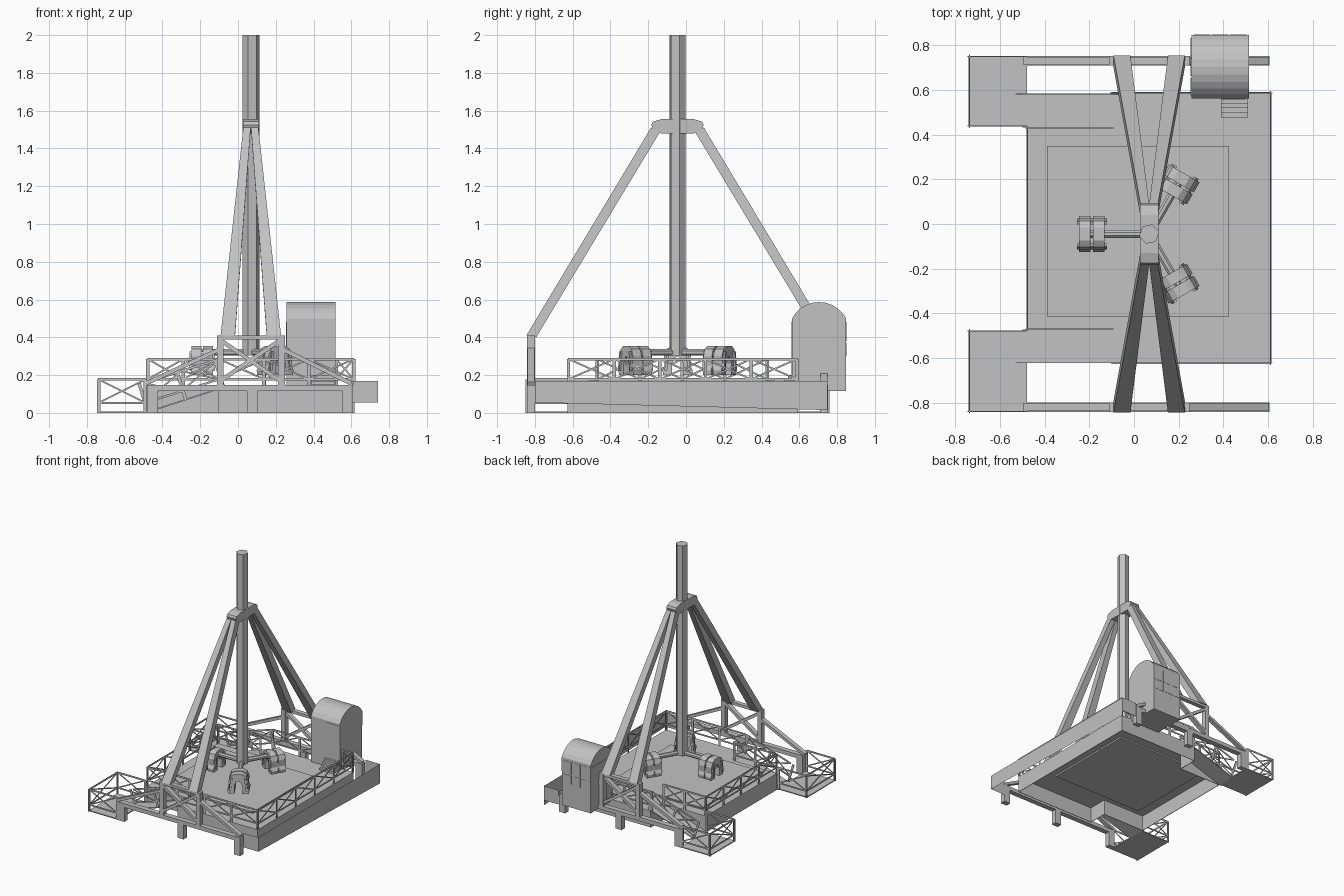
import bpy, bmesh, math
from mathutils import Vector, Matrix

if "Cube" in bpy.data.objects:
    bpy.data.objects.remove(bpy.data.objects["Cube"])

CX, CY = 0.068, -0.045          # mast axis
FLOOR = 0.132
RAIL = 0.153
grey = bpy.data.materials.new("steel grey")
grey.diffuse_color = (0.54, 0.54, 0.54, 1)
grey.use_nodes = True
grey.node_tree.nodes["Principled BSDF"].inputs["Base Color"].default_value = grey.diffuse_color


def finish(name, bm, fix=True):
    if fix:
        bmesh.ops.recalc_face_normals(bm, faces=bm.faces)
    me = bpy.data.meshes.new(name)
    bm.to_mesh(me)
    bm.free()
    me.materials.append(grey)
    ob = bpy.data.objects.new(name, me)
    bpy.context.collection.objects.link(ob)
    return ob


def loft(bm, a, b):
    """Closed solid between two matching outlines."""
    va = [bm.verts.new(p) for p in a]
    vb = [bm.verts.new(p) for p in b]
    n = len(va)
    bm.faces.new(va[::-1])
    bm.faces.new(vb)
    for i in range(n):
        j = (i + 1) % n
        bm.faces.new((va[i], va[j], vb[j], vb[i]))


def box(bm, x0, x1, y0, y1, z0, z1):
    r = [(x0, y0), (x1, y0), (x1, y1), (x0, y1)]
    loft(bm, [(x, y, z0) for x, y in r], [(x, y, z1) for x, y in r])


def bar(bm, p, q, w=0.012, t=None, sides=4):
    """Bar from p to q; w is its width in the upright plane, t its thickness."""
    p, q = Vector(p), Vector(q)
    t = t or w
    d = (q - p).normalized()
    u = d.cross(Vector((0, 0, 1)))
    u = u.normalized() if u.length > 1e-4 else Vector((1, 0, 0))
    v = d.cross(u)
    k = 0.5 / math.cos(math.pi / sides)
    ring = [u * t * k * math.cos(math.tau * (i + .5) / sides) + v * w * k * math.sin(math.tau * (i + .5) / sides)
            for i in range(sides)]
    loft(bm, [p + o for o in ring], [q + o for o in ring])


def railing(bm, p, q, h, n):
    """Flat railing: posts, top and lower rails, crossed braces in n bays."""
    p, q, up = Vector(p), Vector(q), Vector((0, 0, h))
    low = up * 0.3
    along = (q - p).normalized() * 0.009
    bar(bm, p + up, q + up, 0.013, 0.004)
    bar(bm, p + low, q + low, 0.011, 0.004)
    for i in range(n + 1):
        a = p.lerp(q, i / n)
        bar(bm, a - along + up / 2, a + along + up / 2, h, 0.004)
        if i < n:
            b = p.lerp(q, (i + 1) / n)
            bar(bm, a + low, b + up, 0.009, 0.003)
            bar(bm, a + up, b + low, 0.009, 0.003)


# platform: floor with notches for the ramps, raised centre, skirt walls, open below
outline = [(-.48, -.47), (-.1, -.47), (-.1, -.625), (.614, -.625), (.614, .59),
           (-.1, .59), (-.1, .43), (-.48, .43)]
bm = bmesh.new()
loft(bm, [(x, y, FLOOR - .008) for x, y in outline], [(x, y, FLOOR) for x, y in outline])
finish("platform_floor", bm)
bm = bmesh.new()
box(bm, -.39, .425, -.415, .35, FLOOR - .02, FLOOR + .012)
finish("centre_panel", bm)
bm = bmesh.new()
for i, (x, y) in enumerate(outline):
    x2, y2 = outline[(i + 1) % len(outline)]
    bar(bm, (x, y, FLOOR / 2), (x2, y2, FLOOR / 2), FLOOR, .004)
finish("platform_walls", bm)

# entry plates, ramps, beams, trusses and legs, front and back
for tag, plate, ramp in (("front", (-.84, -.48), (-.622, -.472)), ("back", (.75, .44), (.582, .432))):
    def my(y):
        return y if tag == "front" else 2 * CY - y
    outy, iny = plate
    bm = bmesh.new()
    box(bm, -.742, -.48, min(plate), max(plate), 0, .008)
    finish(tag + "_entry_plate", bm)
    bm = bmesh.new()
    a, b = sorted(ramp)
    prof = [(-.5, 0), (-.48, 0), (-.1, FLOOR - .008), (-.1, FLOOR), (-.48, .008), (-.5, .008)]
    loft(bm, [(x, a, z) for x, z in prof], [(x, b, z) for x, z in prof])
    finish(tag + "_ramp", bm)
    bm = bmesh.new()
    railing(bm, (-.738, outy, 0), (-.738, iny, 0), .177, 1)
    railing(bm, (-.738, outy, 0), (-.49, outy, 0), .177, 1)
    railing(bm, (-.738, iny, 0), (-.49, iny, 0), .177, 1)
    railing(bm, (-.5, ramp[0], .005), (-.1, ramp[0], FLOOR), RAIL, 2)
    finish(tag + "_entry_railing", bm)

    # edge beam with three feet
    bm = bmesh.new()
    a, b = sorted((my(-.842), my(-.8)))
    box(bm, -.48, .608, a, b, .115, .147)
    for x in (-.48, .048, .552):
        box(bm, x, x + .056, a, b, 0, .12)
    finish(tag + "_edge_beam", bm)

    # truss carrying the tower legs
    bm = bmesh.new()
    ym = my(-.821)
    for x in (-.112, .213):
        box(bm, x, x + .036, a, b, .14, .41)
    for p, q in (((-.1, .335), (-.49, .155)), ((.24, .335), (.6, .155)),
                 ((-.1, .165), (.23, .39)), ((-.1, .39), (.23, .165)), ((-.1, .4), (.23, .4))):
        bar(bm, (p[0], ym, p[1]), (q[0], ym, q[1]), .022, .036)
    finish(tag + "_leg_truss", bm)

    # pair of tapering tower legs
    bm = bmesh.new()
    for m in (-1, 1):
        lo = [(CX + m * .16, my(-.845), .41), (CX + m * .084, my(-.845), .41),
              (CX + m * .084, my(-.793), .40), (CX + m * .16, my(-.793), .40)]
        hi = [(CX + m * .04, my(-.185), 1.51), (CX + m * .001, my(-.185), 1.51),
              (CX + m * .001, my(-.13), 1.50), (CX + m * .04, my(-.13), 1.50)]
        loft(bm, lo, hi)
    finish(tag + "_tower_legs", bm)

# platform railings
bm = bmesh.new()
railing(bm, (.612, -.622, FLOOR), (.612, .587, FLOOR), RAIL, 5)
railing(bm, (-.478, -.47, FLOOR), (-.478, .43, FLOOR), RAIL, 4)
railing(bm, (-.1, -.622, FLOOR), (.612, -.622, FLOOR), RAIL, 3)
railing(bm, (-.1, .587, FLOOR), (.38, .587, FLOOR), RAIL, 2)
railing(bm, (.52, .587, FLOOR), (.612, .587, FLOOR), RAIL, 1)
for y in (-.47, .43):
    railing(bm, (-.478, y, FLOOR), (-.1, y, FLOOR), RAIL, 2)
finish("platform_railings", bm)

# open-topped skirt of thin sheets on the right side
bm = bmesh.new()
for quad in ([(.61, -.8, .055), (.742, -.8, .055), (.742, -.8, .17), (.61, -.8, .17)],
             [(.742, -.8, .055), (.742, .75, .015), (.742, .75, .17), (.742, -.8, .17)],
             [(.742, .75, .055), (.61, .75, .055), (.61, .75, .17), (.742, .75, .17)]):
    bm.faces.new([bm.verts.new(p) for p in quad])
finish("side_skirt", bm, False)

# hexagonal mast, ending at the arm hub
bm = bmesh.new()
ring = [(CX + .0455 * math.cos(math.radians(60 * i + 12)),
         CY + .0455 * math.sin(math.radians(60 * i + 12))) for i in range(6)]
loft(bm, [(x, y, .305) for x, y in ring], [(x, y, 2) for x, y in ring])
finish("mast", bm)

# cap joining legs to mast
bm = bmesh.new()
half = [(.09, 1.48), (.13, 1.50), (.138, 1.525), (.13, 1.542), (.085, 1.555)]
prof = half + [(-y, z) for y, z in half[::-1]]
loft(bm, [(CX - .042, CY + y, z) for y, z in prof], [(CX + .042, CY + y, z) for y, z in prof])
finish("mast_cap", bm)

# three arms, each with two rows of hanging seats
half = [(.028, .20), (.03, .262), (.016, .29)]
outer = [(.03, .354), (.058, .338), (.072, .30), (.068, .25), (.08, .225), (.076, .20)]
arch = [(0, .30)] + half[::-1] + outer[::-1]
for k in range(3):
    rot = Matrix.Translation((CX, CY, 0)) @ Matrix.Rotation(math.radians(60 + 120 * k), 4, 'Z')
    bm = bmesh.new()
    bar(bm, (.02, 0, .32), (.31, 0, .32), .034, sides=8)
    bm.transform(rot)
    finish("seat_arm_%d" % (k + 1), bm)
    bm = bmesh.new()
    for r in (.2, .262):
        for s in (-1, 1):
            side = [(s * t, z) for t, z in arch] + [(0, .354)]
            loft(bm, [(r, t, z) for t, z in side], [(r + .052, t, z) for t, z in side])
            # shoulder restraint on each seat
            bar(bm, (r - .003, s * .05, .325), (r - .003, s * .062, .225), .014)
            bar(bm, (r + .055, s * .05, .325), (r + .055, s * .062, .225), .014)
    bm.transform(rot)
    finish("seat_row_%d" % (k + 1), bm)

# operator cabin with arched roof
bm = bmesh.new()
arc = [math.radians(28 + 124 * i / 10) for i in range(11)]
prof = [(.562, .115), (.847, .115)] + [(.7045 + .1615 * math.cos(t), .425 + .1615 * math.sin(t)) for t in arc]
loft(bm, [(.257, y, z) for y, z in prof], [(.515, y, z) for y, z in prof])
finish("cabin", bm)

# cabin windows and door as thin plates
bm = bmesh.new()
for i in range(3):
    x = .268 + i * .081
    for z0, z1 in ((.3, .37), (.38, .48)):
        box(bm, x, x + .074, .846, .849, z0, z1)
    y = .575 + i * .089
    box(bm, .254, .258, y, y + .08, .33, .48)
box(bm, .39, .5, .559, .563, .2, .485)
finish("cabin_windows", bm)

# steps up to the cabin
bm = bmesh.new()
for i in range(4):
    y = .478 + i * .021
    box(bm, .39, .512, y, .565, FLOOR, .15 + i * .017)
finish("cabin_steps", bm)
